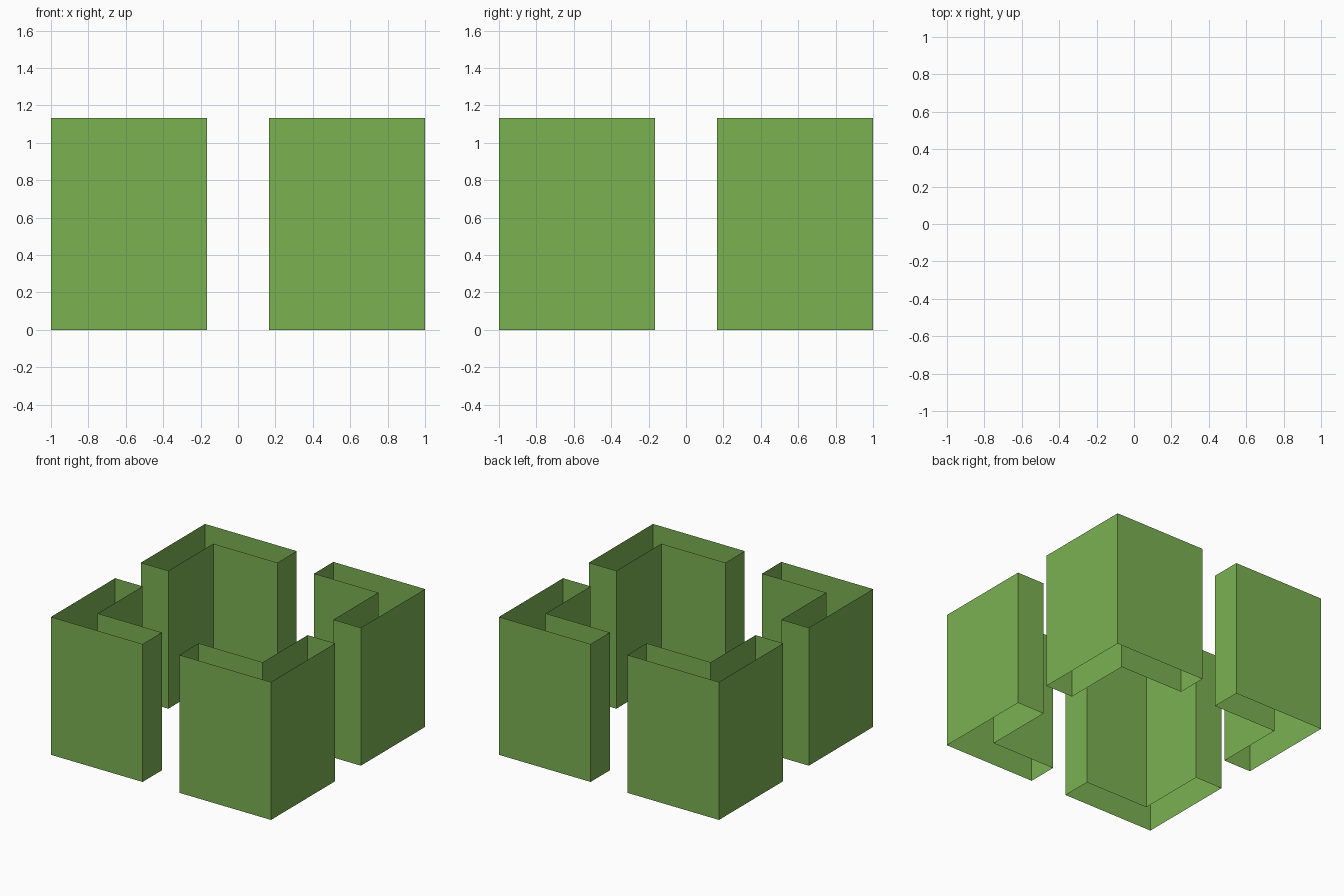
import bpy, bmesh

if "Cube" in bpy.data.objects:
    bpy.data.objects.remove(bpy.data.objects["Cube"])

OUTER, GAP, WALL, HEIGHT = 1.0, 0.167, 0.25, 1.133

green = bpy.data.materials.new("leaf_green")
green.diffuse_color = (0.198, 0.440, 0.083, 1)
green.use_nodes = True
green.node_tree.nodes["Principled BSDF"].inputs["Base Color"].default_value = green.diffuse_color

# L-shaped outline of one corner, open at top and bottom
inner = OUTER - WALL
OUTLINE = [(OUTER, GAP), (OUTER, OUTER), (GAP, OUTER),
           (GAP, inner), (inner, inner), (inner, GAP)]


def corner_wall(name, sx, sy):
    """Extrude the outline into an open shell, mirrored into one quadrant."""
    bm = bmesh.new()
    pts = OUTLINE if sx * sy > 0 else OUTLINE[::-1]  # keep normals outward
    low = [bm.verts.new((x * sx, y * sy, 0)) for x, y in pts]
    high = [bm.verts.new((x * sx, y * sy, HEIGHT)) for x, y in pts]
    for i in range(len(pts)):
        j = (i + 1) % len(pts)
        bm.faces.new((low[i], low[j], high[j], high[i]))
    mesh = bpy.data.meshes.new(name)
    bm.to_mesh(mesh)
    bm.free()
    mesh.materials.append(green)
    bpy.context.collection.objects.link(bpy.data.objects.new(name, mesh))


# Four corners around the centre
for sx, side in ((-1, "left"), (1, "right")):
    for sy, end in ((-1, "front"), (1, "back")):
        corner_wall(f"{end}_{side}_corner_wall", sx, sy)
